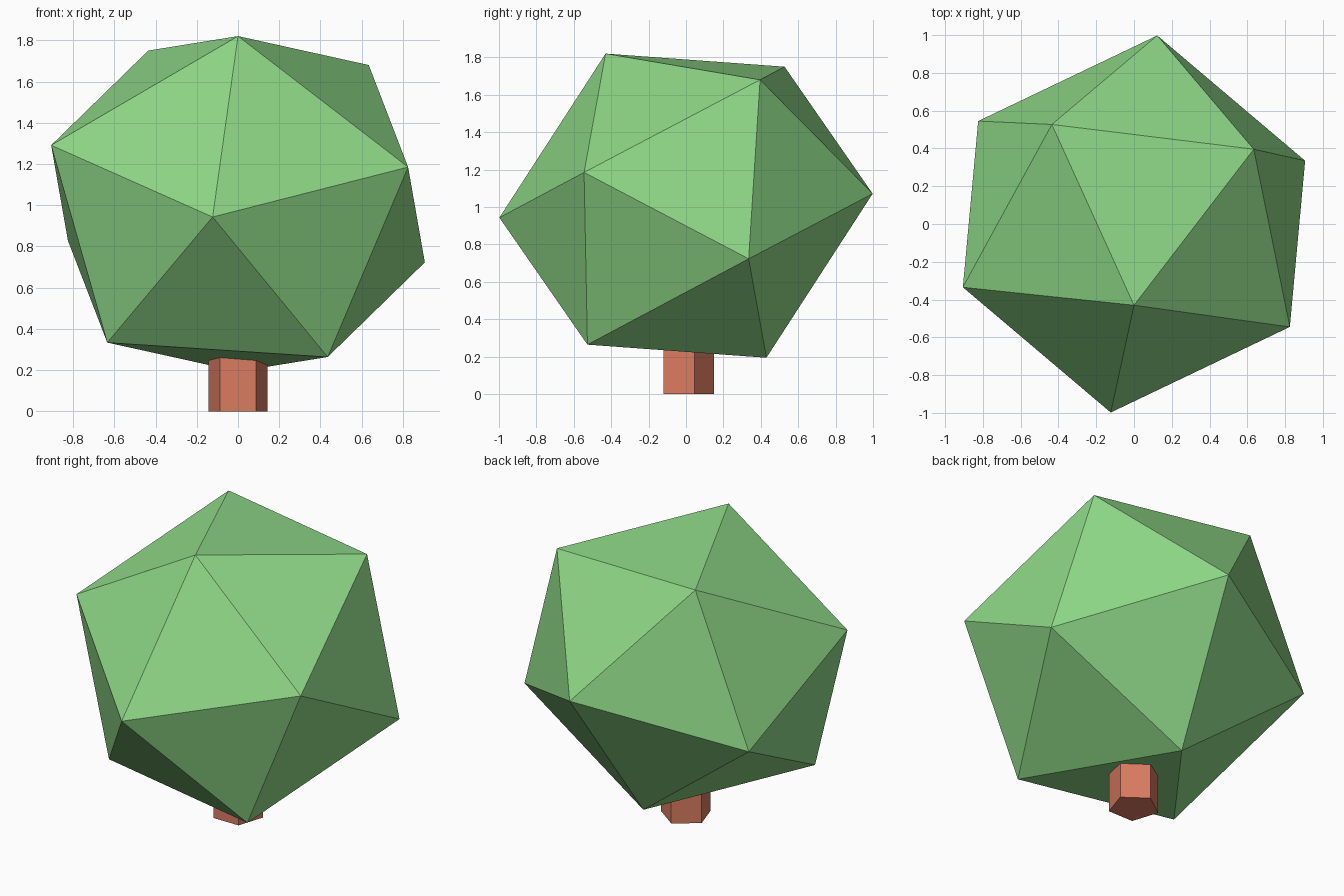
import bpy, bmesh
from mathutils import Vector

if "Cube" in bpy.data.objects:
    bpy.data.objects.remove(bpy.data.objects["Cube"])


def colour(obj, name, rgb):
    mat = bpy.data.materials.new(name)
    mat.diffuse_color = (*rgb, 1)
    mat.use_nodes = True
    mat.node_tree.nodes["Principled BSDF"].inputs["Base Color"].default_value = mat.diffuse_color
    obj.data.materials.append(mat)


# Trunk: five-sided prism whose top is buried in the crown
bpy.ops.mesh.primitive_cylinder_add(vertices=5, radius=0.15, depth=0.5,
                                    location=(0, 0, 0.25))
trunk = bpy.context.object
trunk.name = "trunk"
colour(trunk, "bark", (0.70, 0.20, 0.12))

# Crown: tilted, slightly squashed icosahedron.
# Six corners relative to its centre; the other six are their opposites.
centre = Vector((0, 0, 1.007))
corners = [(0, -0.43, 0.813), (-0.435, 0.527, 0.743), (0.634, 0.396, 0.673),
           (-0.906, -0.335, 0.284), (0.825, -0.545, 0.178),
           (-0.123, -0.998, -0.064)]
bm = bmesh.new()
for c in corners:
    bm.verts.new(centre + Vector(c))
    bm.verts.new(centre - Vector(c))
bmesh.ops.convex_hull(bm, input=bm.verts[:])
bmesh.ops.recalc_face_normals(bm, faces=bm.faces[:])
mesh = bpy.data.meshes.new("crown")
bm.to_mesh(mesh)
bm.free()
crown = bpy.data.objects.new("crown", mesh)
bpy.context.collection.objects.link(crown)
colour(crown, "leaves", (0.27, 0.68, 0.24))
